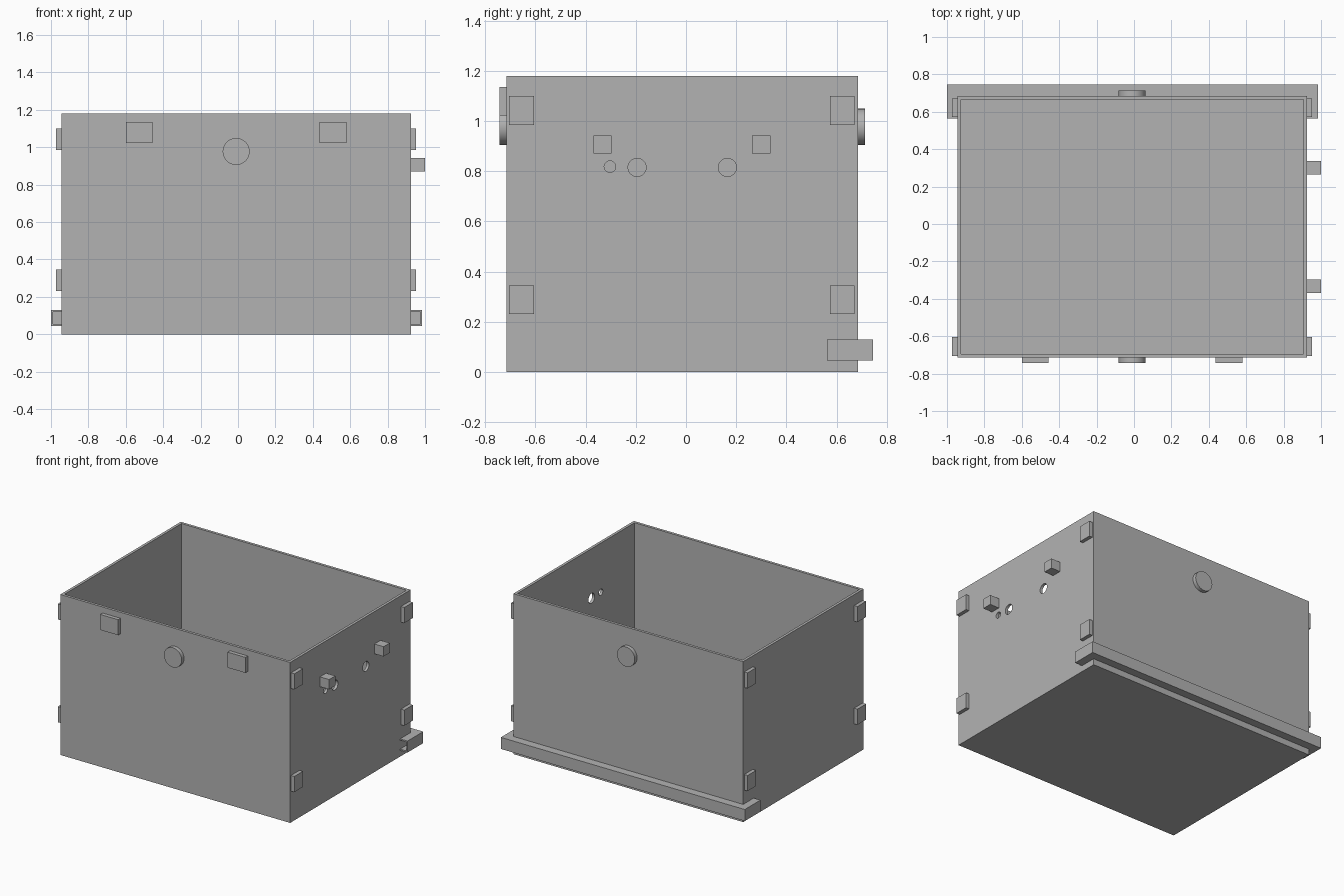
import bpy, bmesh
from math import pi
from mathutils import Matrix, Vector

if "Cube" in bpy.data.objects:
    bpy.data.objects.remove(bpy.data.objects["Cube"])

grey = bpy.data.materials.new("mid grey")
grey.use_nodes = True
grey.diffuse_color = (0.45, 0.45, 0.45, 1)
grey.node_tree.nodes["Principled BSDF"].inputs["Base Color"].default_value = grey.diffuse_color


def finish(name, bm):
    mesh = bpy.data.meshes.new(name)
    bm.to_mesh(mesh)
    bm.free()
    mesh.materials.append(grey)
    obj = bpy.data.objects.new(name, mesh)
    bpy.context.collection.objects.link(obj)
    return obj


def box(name, x, y, z):
    """Box from (low, high) pairs."""
    bm = bmesh.new()
    bmesh.ops.create_cube(bm, size=1)
    for v in bm.verts:
        v.co = Vector([a + (b - a) * (c + 0.5) for (a, b), c in zip((x, y, z), v.co)])
    return finish(name, bm)


def disc(name, centre, radius, depth, axis):
    bm = bmesh.new()
    turn = Matrix.Rotation(pi / 2, 4, "X" if axis == "y" else "Y")
    bmesh.ops.create_cone(bm, cap_ends=True, segments=40, radius1=radius, radius2=radius,
                          depth=depth, matrix=Matrix.Translation(centre) @ turn)
    obj = finish(name, bm)
    bpy.ops.object.select_all(action="DESELECT")
    bpy.context.view_layer.objects.active = obj
    obj.select_set(True)
    bpy.ops.object.shade_smooth_by_angle()
    return obj


def cut(obj, cutter):
    mod = obj.modifiers.new("cut", "BOOLEAN")
    mod.operation, mod.solver, mod.object = "DIFFERENCE", "EXACT", cutter
    cutter.hide_render = True
    cutter.hide_set(True)


LEFT, RIGHT, FRONT, BACK, TOP = -0.945, 0.925, -0.715, 0.685, 1.18
WALL = 0.02

# Open-topped tub with three round holes in one side wall
tub = box("tub", (LEFT, RIGHT), (FRONT, BACK), (0, TOP))
cut(tub, box("tub_cavity_cutter", (LEFT + WALL, RIGHT - WALL),
             (FRONT + WALL, BACK - WALL), (WALL, TOP + 0.2)))
for y, z, r in ((-0.195, 0.815, 0.036), (0.165, 0.815, 0.036), (-0.303, 0.818, 0.023)):
    cut(tub, disc("hole_cutter", (RIGHT, y, z), r, 0.1, "x"))

# Channel-section bumper wrapped round the back
bumper = box("rear_bumper", (-1, 0.985), (0.563, 0.745), (0.045, 0.13))
cut(bumper, box("bumper_channel_cutter", (-0.99, 0.975), (0.5, 0.735), (0.055, 0.12)))
cut(bumper, box("bumper_body_cutter", (LEFT, RIGHT), (0.4, BACK), (-0.1, 0.3)))

# Corner clips on both sides
for side, x in (("right", (LEFT - 0.027, LEFT)), ("left", (RIGHT, RIGHT + 0.027))):
    for end, y in (("front", (-0.705, -0.605)), ("back", (0.573, 0.672))):
        for level, z in (("lower", (0.23, 0.345)), ("upper", (0.985, 1.1))):
            box(f"{side}_{end}_{level}_clip", x, y, z)

# Small blocks above the holes
for y in (-0.333, 0.3):
    box("side_block", (RIGHT, 1.0), (y - 0.036, y + 0.036), (0.87, 0.942))

# Plates and round buttons on front and back
for x in (-0.528, 0.508):
    box("front_plate", (x - 0.072, x + 0.072), (FRONT - 0.028, FRONT), (1.022, 1.136))
disc("front_button", (-0.01, FRONT - 0.014, 0.977), 0.072, 0.028, "y")
disc("back_button", (-0.01, BACK + 0.014, 0.977), 0.072, 0.028, "y")
